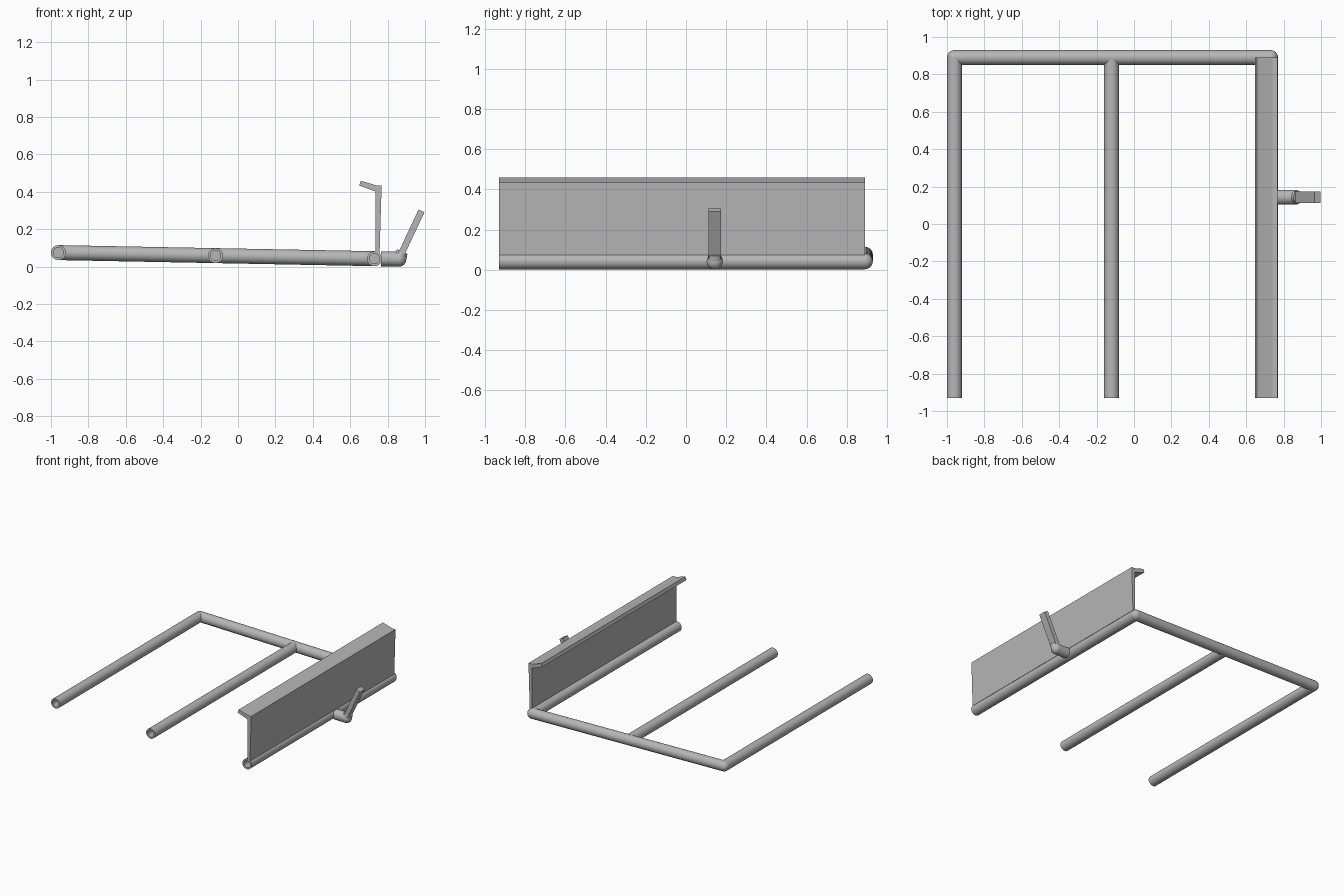
import bpy, bmesh, math
from mathutils import Vector

if "Cube" in bpy.data.objects:
    bpy.data.objects.remove(bpy.data.objects["Cube"])

steel = bpy.data.materials.new("grey_steel")
steel.diffuse_color = (0.47, 0.47, 0.47, 1)
steel.use_nodes = True
steel.node_tree.nodes["Principled BSDF"].inputs["Base Color"].default_value = steel.diffuse_color

R, BORE = 0.04, 0.027
FRONT, BACK = -0.93, 0.89


def frame_z(x):
    """Height of the gently sloping frame at x."""
    return 0.075 - 0.0192 * (x + 0.96)


def finish(name, bm, smooth=True):
    bmesh.ops.recalc_face_normals(bm, faces=bm.faces)
    mesh = bpy.data.meshes.new(name)
    bm.to_mesh(mesh)
    bm.free()
    mesh.materials.append(steel)
    ob = bpy.data.objects.new(name, mesh)
    bpy.context.collection.objects.link(ob)
    if smooth:
        bpy.ops.object.select_all(action='DESELECT')
        ob.select_set(True)
        bpy.context.view_layer.objects.active = ob
        bpy.ops.object.shade_smooth_by_angle(angle=math.radians(35))
    return ob


def lathe(name, start, end, profile, n=32):
    """Revolve (distance, radius) points about the start-end axis."""
    start, end = Vector(start), Vector(end)
    rot = (end - start).to_track_quat('Z', 'Y')
    bm = bmesh.new()
    rings = []
    for d, r in profile:
        angles = [2 * math.pi * i / n for i in range(n)]
        rings.append([bm.verts.new(start + rot @ Vector((r * math.cos(a), r * math.sin(a), d)))
                      for a in angles])
    for a, b in zip(rings, rings[1:]):
        for i in range(n):
            j = (i + 1) % n
            bm.faces.new((a[i], a[j], b[j], b[i]))
    bm.faces.new(rings[0])
    bm.faces.new(rings[-1])
    return finish(name, bm)


def rod(name, a, b, r0=R, r1=R):
    return lathe(name, a, b, [(0, r0), ((Vector(b) - Vector(a)).length, r1)])


def ball(name, centre):
    bm = bmesh.new()
    bmesh.ops.create_uvsphere(bm, u_segments=32, v_segments=16, radius=R)
    bmesh.ops.translate(bm, verts=bm.verts, vec=centre)
    return finish(name, bm)


def extrude_xz(name, points, y0, y1):
    """Extrude a side profile along y."""
    bm = bmesh.new()
    a = [bm.verts.new((x, y0, z)) for x, z in points]
    b = [bm.verts.new((x, y1, z)) for x, z in points]
    bm.faces.new(a)
    bm.faces.new(b)
    for i in range(len(a)):
        j = (i + 1) % len(a)
        bm.faces.new((a[i], a[j], b[j], b[i]))
    return finish(name, bm, smooth=False)


# three long pipes, bored from the front end
for name, x, back in (("left_pipe", -0.96, BACK), ("middle_pipe", -0.12, BACK - 0.01),
                      ("right_pipe", 0.73, BACK)):
    z, length = frame_z(x), back - FRONT
    lathe(name, (x, FRONT, z), (x, back, z),
          [(length - 0.05, BORE), (0, BORE), (0, R), (length, R)])

# rear cross pipe with rounded corners
left = (-0.96, BACK, frame_z(-0.96))
right = (0.73, BACK, frame_z(0.73))
rod("rear_cross_pipe", left, right)
ball("left_corner", left)
ball("right_corner", right)

# upright plate with a bent lip along its top
extrude_xz("side_plate", [(0.735, 0.074), (0.757, 0.074), (0.768, 0.434), (0.741, 0.434),
                          (0.657, 0.459), (0.648, 0.433), (0.735, 0.402)], FRONT, BACK)

# handle stub, elbow, sleeve and flat bar
Y = 0.143
elbow = Vector((0.86, Y, frame_z(0.86)))
rod("handle_stub", (0.765, Y, frame_z(0.765)), elbow)
ball("handle_elbow", elbow)
up = Vector((0.43, 0, 0.903))
rod("handle_sleeve", elbow, elbow + up * 0.045, R, 0.03)
side = Vector((0.903, 0, -0.43)) * 0.0175
top = Vector((0.981, Y, 0.298))
corners = [elbow - side, elbow + side, top + side, top - side]
extrude_xz("handle_bar", [(p.x, p.z) for p in corners], Y - 0.03, Y + 0.03)
